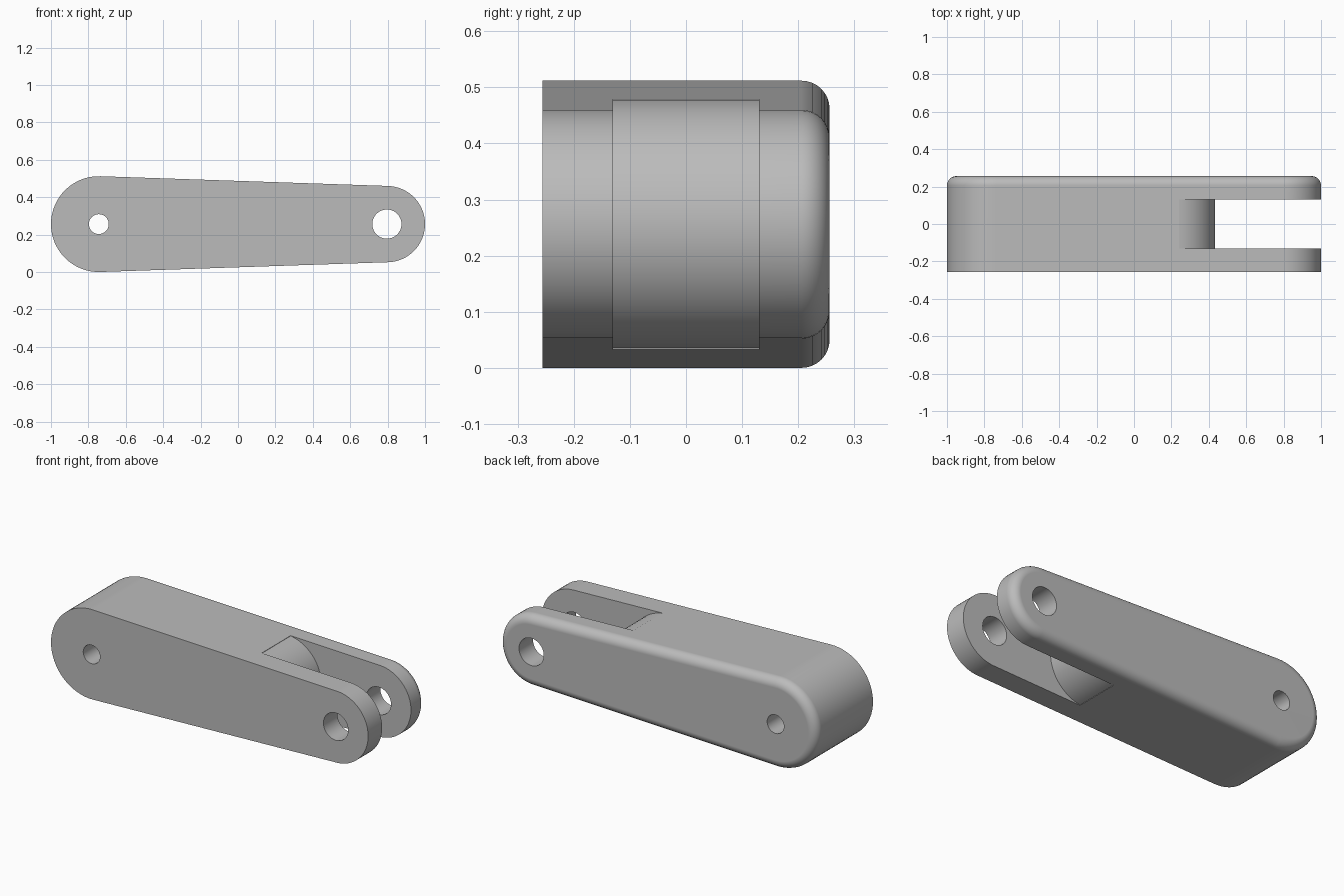
import bpy, bmesh
from math import sin, cos, pi, radians, asin

default = bpy.data.objects.get("Cube")
if default:
    bpy.data.objects.remove(default)

MID = 0.256                      # half thickness and height of the axis
BIG_X, BIG_R = -0.744, 0.256     # wide end
SMALL_X, SMALL_R = 0.796, 0.204  # forked end
FILLET = 0.05
TILT = asin((BIG_R - SMALL_R) / (SMALL_X - BIG_X))

grey = bpy.data.materials.new("plain grey")
grey.use_nodes = True
grey.diffuse_color = (0.5, 0.5, 0.5, 1)
grey.node_tree.nodes["Principled BSDF"].inputs["Base Color"].default_value = (0.5, 0.5, 0.5, 1)


def arc(cx, r, start, end, steps):
    """Points on an arc about the axis height, in x and z."""
    angles = [start + (end - start) * i / steps for i in range(steps + 1)]
    return [(cx + r * cos(a), MID + r * sin(a)) for a in angles]


def loft(name, sections):
    """Skin a stack of (y, outline) sections and cap both ends."""
    bm = bmesh.new()
    rings = [[bm.verts.new((x, y, z)) for x, z in outline] for y, outline in sections]
    n = len(rings[0])
    for a, b in zip(rings, rings[1:]):
        for i in range(n):
            j = (i + 1) % n
            bm.faces.new((a[i], a[j], b[j], b[i]))
    bm.faces.new(rings[0])
    bm.faces.new(rings[-1])
    bmesh.ops.recalc_face_normals(bm, faces=bm.faces)
    mesh = bpy.data.meshes.new(name)
    bm.to_mesh(mesh)
    bm.free()
    mesh.materials.append(grey)
    obj = bpy.data.objects.new(name, mesh)
    bpy.context.collection.objects.link(obj)
    return obj


def lever_outline(inset):
    """Two round ends joined by tangent lines."""
    top = pi / 2 - TILT
    return (arc(SMALL_X, SMALL_R - inset, -top, top, 32)
            + arc(BIG_X, BIG_R - inset, top, 2 * pi - top, 32))


# Lever body: square front edge, rounded back edge
sections = [(-MID, lever_outline(0))]
for i in range(9):
    a = i / 8 * pi / 2
    sections.append((MID - FILLET + FILLET * sin(a), lever_outline(FILLET * (1 - cos(a)))))
lever = loft("lever_body", sections)

# Fork slot with a rounded inner wall
slot = [(1.3, 0.8)] + [(0.24, 0.8)] + arc(0.21, 0.223, radians(82), radians(-82), 32)
slot += [(0.24, -0.3), (1.3, -0.3)]
cutters = [loft("fork_slot_cutter", [(-0.13, slot), (0.13, slot)])]

# Pin holes through both ends
for name, x, r in (("small_hole_cutter", BIG_X, 0.053), ("large_hole_cutter", SMALL_X, 0.078)):
    circle = arc(x, r, 0, 2 * pi * 39 / 40, 39)
    cutters.append(loft(name, [(-0.5, circle), (0.5, circle)]))

bpy.ops.object.select_all(action='DESELECT')
bpy.context.view_layer.objects.active = lever
lever.select_set(True)
for cutter in cutters:
    cutter.hide_render = True
    mod = lever.modifiers.new("cut", 'BOOLEAN')
    mod.operation = 'DIFFERENCE'
    mod.solver = 'EXACT'
    mod.object = cutter
    bpy.ops.object.modifier_apply(modifier=mod.name)
    bpy.data.objects.remove(cutter)

# Smooth rounds, crisp edges
bpy.ops.object.shade_smooth_by_angle(angle=radians(30))
normals = lever.modifiers.new("even_shading", 'WEIGHTED_NORMAL')
normals.keep_sharp = True
